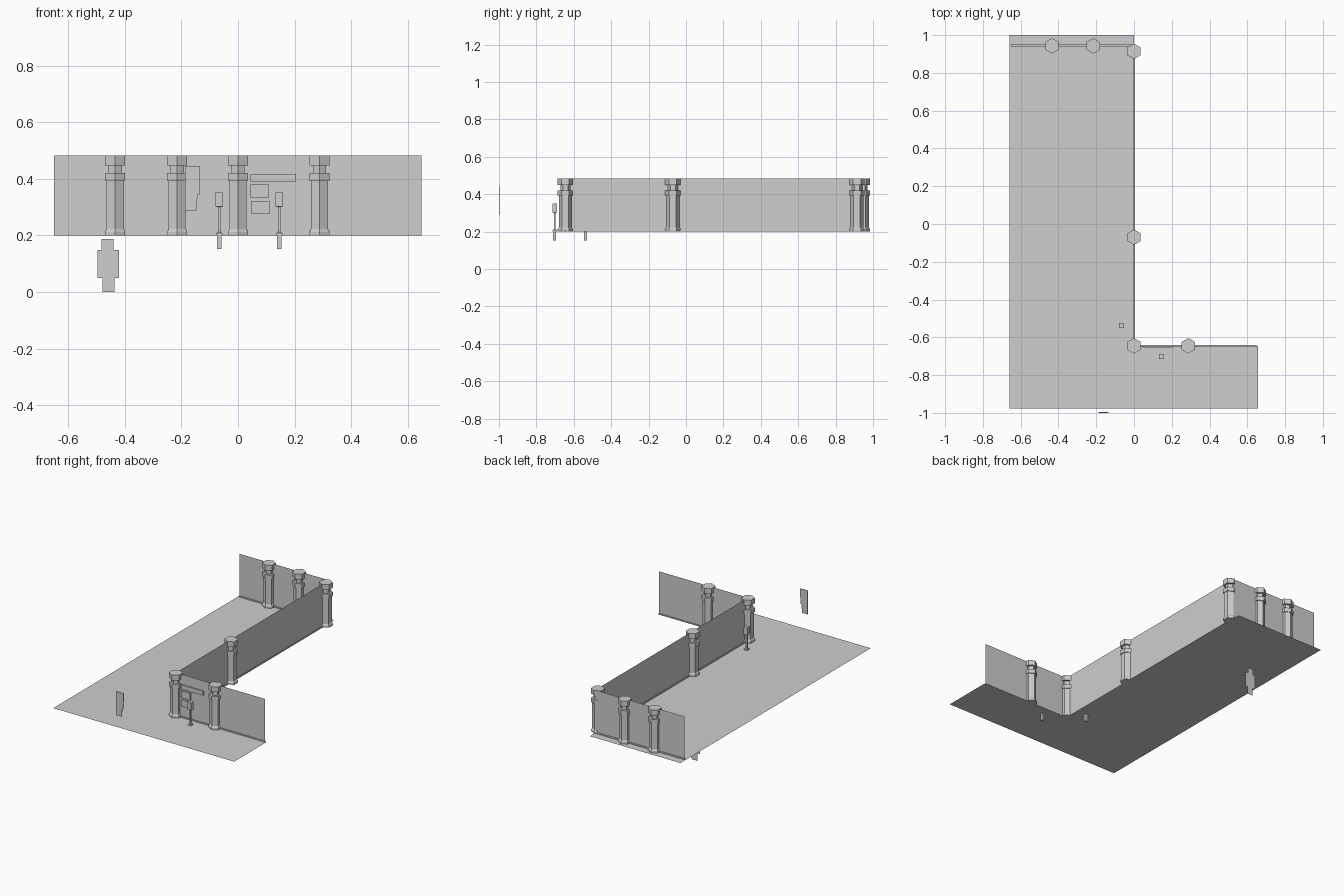
import bpy, bmesh, math

if "Cube" in bpy.data.objects:
    bpy.data.objects.remove(bpy.data.objects["Cube"])

grey = bpy.data.materials.new("plain_grey")
grey.diffuse_color = (0.62, 0.62, 0.62, 1)
grey.use_nodes = True
grey.node_tree.nodes["Principled BSDF"].inputs["Base Color"].default_value = grey.diffuse_color

FLOOR, TOP = 0.2, 0.483


def finish(name, bm):
    me = bpy.data.meshes.new(name)
    bm.to_mesh(me)
    bm.free()
    me.materials.append(grey)
    ob = bpy.data.objects.new(name, me)
    bpy.context.collection.objects.link(ob)
    return ob


def sheet(name, pts):
    """Single flat polygon."""
    bm = bmesh.new()
    bm.faces.new([bm.verts.new(p) for p in pts])
    return finish(name, bm)


def box(name, x0, x1, y0, y1, z0, z1):
    bm = bmesh.new()
    bmesh.ops.create_cube(bm, size=1)
    for v in bm.verts:
        v.co = (x1 if v.co.x > 0 else x0,
                y1 if v.co.y > 0 else y0,
                z1 if v.co.z > 0 else z0)
    return finish(name, bm)


def turned(name, x, y, sides, profile, phase):
    """Stack rings of (radius, height) into a closed faceted column."""
    bm = bmesh.new()
    rings = []
    for r, z in profile:
        rings.append([bm.verts.new((x + r * math.cos(phase + math.tau * i / sides),
                                    y + r * math.sin(phase + math.tau * i / sides), z))
                      for i in range(sides)])
    for a, b in zip(rings, rings[1:]):
        for i in range(sides):
            j = (i + 1) % sides
            bm.faces.new((a[i], a[j], b[j], b[i]))
    bm.faces.new(rings[0][::-1])
    bm.faces.new(rings[-1])
    return finish(name, bm)


# L-shaped floor
sheet("floor", [(x, y, FLOOR) for x, y in
                ((-0.66, -0.978), (0.657, -0.978), (0.657, -0.645),
                 (0, -0.645), (0, 1.0), (-0.66, 1.0))])

# Thin walls, each with a low skirting strip
walls = {"back": ((-0.651, 0.945), (0, 0.945)),
         "side": ((0, -0.645), (0, 0.945)),
         "front": ((0, -0.645), (0.648, -0.645))}
for name, ((x0, y0), (x1, y1)) in walls.items():
    sheet(name + "_wall", [(x0, y0, FLOOR), (x1, y1, FLOOR), (x1, y1, TOP), (x0, y0, TOP)])
    dx, dy = (0.004, 0) if x0 == x1 else (0, 0.004)
    box(name + "_skirting", x0 - dx, x1 + dx, y0 - dy, y1 + dy, FLOOR, FLOOR + 0.008)

# Hexagonal pillars with base, ring, neck and cap
PILLAR = [(0.041, 0.2), (0.041, 0.213), (0.035, 0.222), (0.035, 0.392), (0.041, 0.392),
          (0.041, 0.42), (0.027, 0.42), (0.027, 0.448), (0.041, 0.448), (0.041, TOP)]
for x, y in ((-0.434, 0.943), (-0.215, 0.943), (0, 0.914),
             (0, -0.07), (0, -0.645), (0.288, -0.645)):
    turned("pillar", x, y, 6, PILLAR, math.pi / 2)

# Square lamp posts with heads and ground spikes
s = math.sqrt(2)
POST = [(0.008 * s, 0.152), (0.008 * s, 0.2), (0.011 * s, 0.2), (0.011 * s, 0.208),
        (0.005 * s, 0.212), (0.005 * s, 0.3), (0.013 * s, 0.302), (0.013 * s, 0.351)]
for x, y in ((-0.066, -0.537), (0.146, -0.702)):
    turned("lamp_post", x, y, 4, POST, math.pi / 4)

# Notice boards on the front wall
for x0, x1, z0, z1 in ((0.045, 0.205, 0.39, 0.418),
                       (0.045, 0.11, 0.334, 0.38),
                       (0.046, 0.113, 0.277, 0.321)):
    box("notice_board", x0, x1, -0.655, -0.646, z0, z1)

# Stepped panel hanging under the floor
sheet("lower_panel", [(x, 0.565, z) for x, z in
                      ((-0.478, 0), (-0.436, 0), (-0.436, 0.05), (-0.42, 0.05),
                       (-0.42, 0.148), (-0.44, 0.148), (-0.44, 0.187), (-0.482, 0.187),
                       (-0.482, 0.148), (-0.496, 0.148), (-0.496, 0.05), (-0.478, 0.05))])

# Free-standing tapered panel in front of the floor
panel = sheet("front_panel", [(x, -1.0, z) for x, z in
                              ((-0.187, 0.289), (-0.147, 0.289), (-0.143, 0.344),
                               (-0.137, 0.344), (-0.134, 0.39), (-0.134, 0.445),
                               (-0.187, 0.445))])
solid = panel.modifiers.new("thickness", 'SOLIDIFY')
solid.thickness = 0.004
solid.offset = -1
